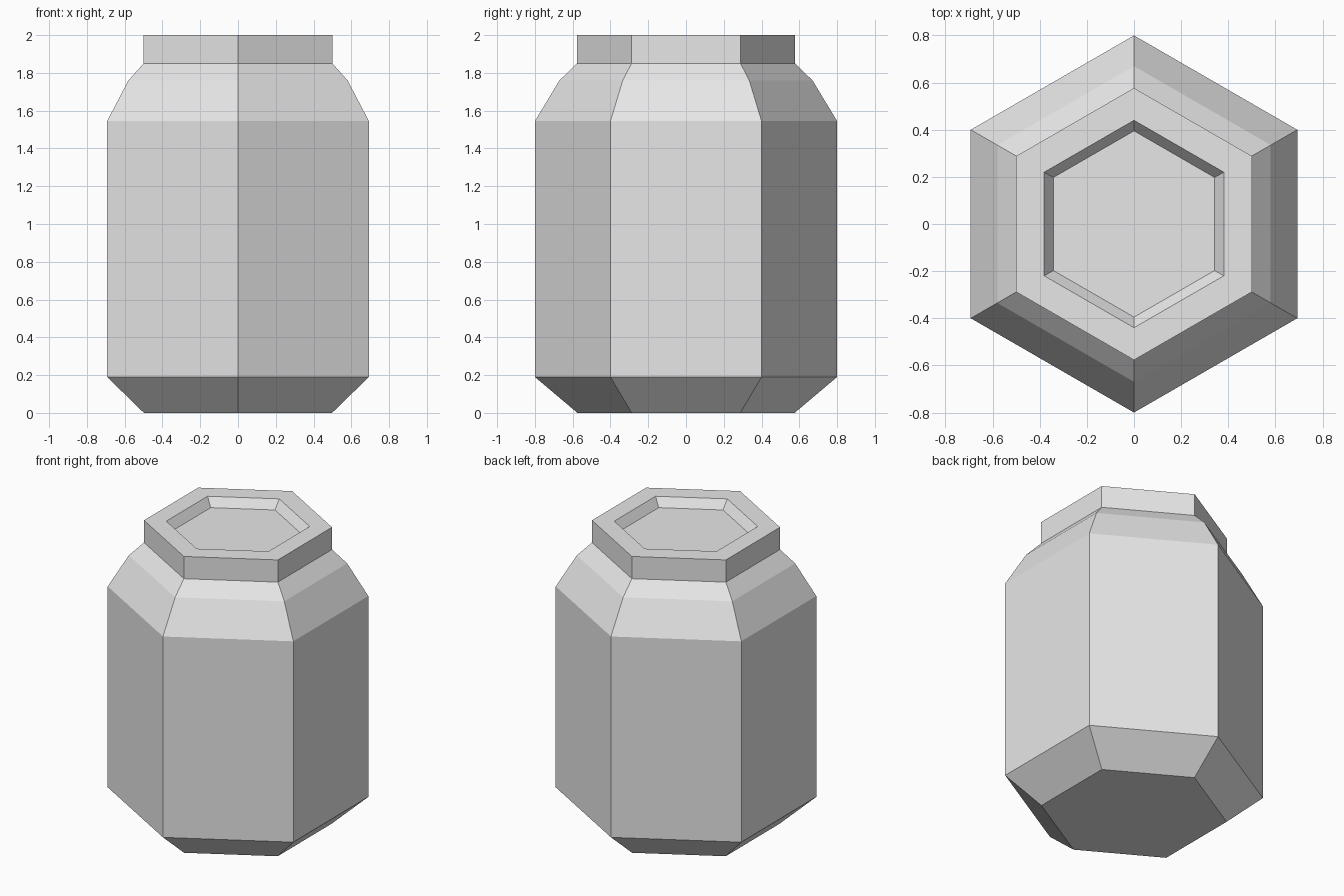
import bpy
import bmesh
from math import cos, sin, pi

cube = bpy.data.objects.get("Cube")
if cube:
    bpy.data.objects.remove(cube, do_unlink=True)

SIDES = 6

# Single plain grey
grey = bpy.data.materials.new("light grey")
grey.use_nodes = True
colour = (0.8, 0.8, 0.8, 1)
grey.diffuse_color = colour
grey.node_tree.nodes["Principled BSDF"].inputs["Base Color"].default_value = colour

# Jar outline as (corner radius, height), from the base up and into the lid recess
profile = [
    (0.575, 0.0),    # base
    (0.80, 0.19),    # lower chamfer
    (0.80, 1.545),   # straight body
    (0.67, 1.76),    # shoulder
    (0.577, 1.85),   # neck
    (0.577, 2.0),    # lid rim
    (0.44, 2.0),     # recess edge
    (0.395, 1.942),  # recess floor
]


def hex_ring(bm, radius, z):
    """Ring of corners with one corner pointing to the back."""
    angles = [pi / 2 + 2 * pi * i / SIDES for i in range(SIDES)]
    return [bm.verts.new((radius * cos(a), radius * sin(a), z)) for a in angles]


# Stack the rings, join neighbours and cap both ends
bm = bmesh.new()
rings = [hex_ring(bm, r, z) for r, z in profile]
for low, high in zip(rings, rings[1:]):
    for i in range(SIDES):
        j = (i + 1) % SIDES
        bm.faces.new((low[i], low[j], high[j], high[i]))
bm.faces.new(rings[0][::-1])
bm.faces.new(rings[-1])
bmesh.ops.recalc_face_normals(bm, faces=bm.faces)

mesh = bpy.data.meshes.new("hexagonal_jar")
bm.to_mesh(mesh)
bm.free()
mesh.materials.append(grey)
jar = bpy.data.objects.new("hexagonal_jar", mesh)
bpy.context.collection.objects.link(jar)
